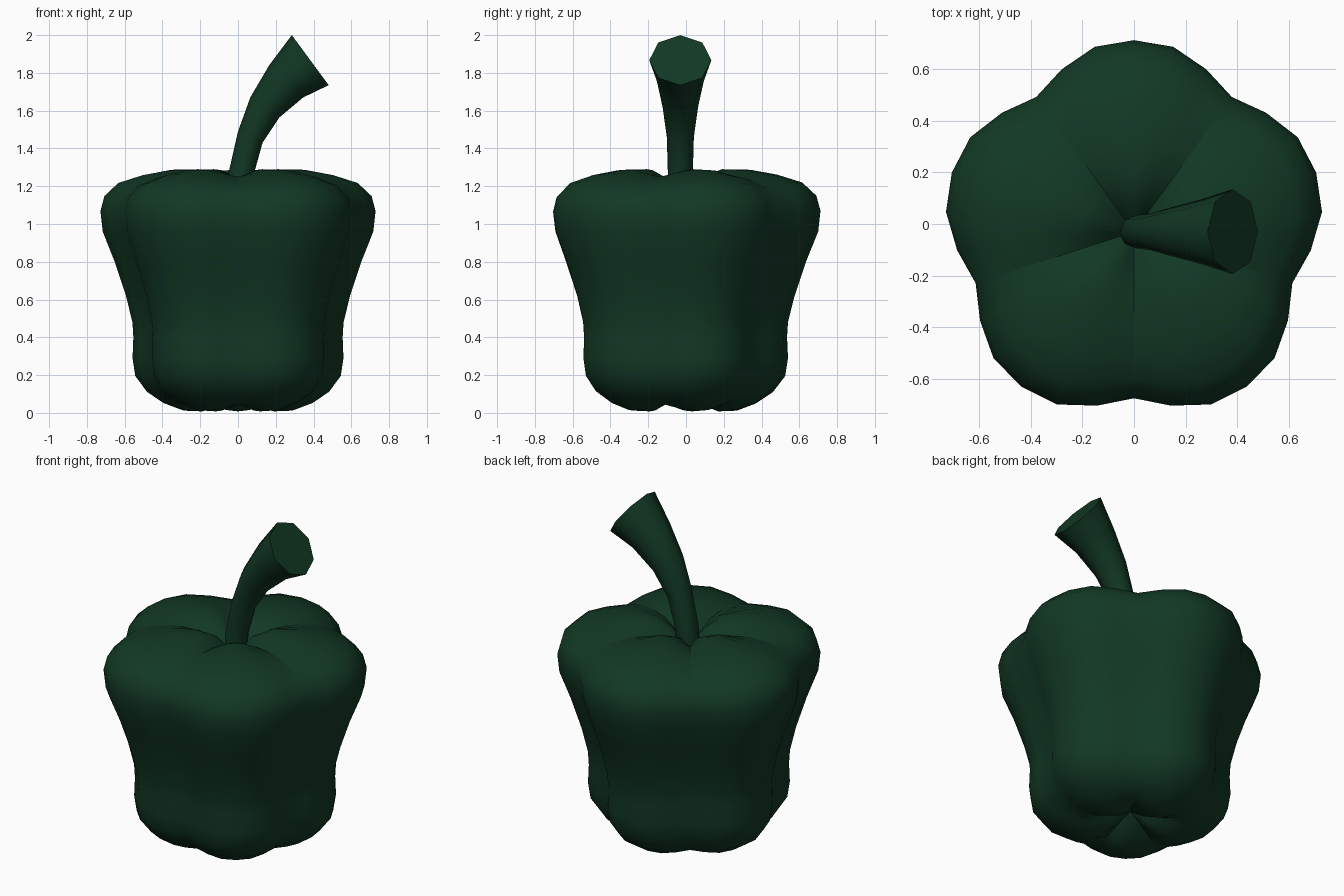
import bpy, bmesh, math
from mathutils import Vector

if "Cube" in bpy.data.objects:
    bpy.data.objects.remove(bpy.data.objects["Cube"])

CY = -0.03  # the five-lobed axis sits slightly forward of the bounding-box centre

green = bpy.data.materials.new("dark_green")
green.diffuse_color = (0.006, 0.04, 0.018, 1)
green.use_nodes = True
green.node_tree.nodes["Principled BSDF"].inputs["Base Color"].default_value = green.diffuse_color


def finish(bm, name, angle):
    bmesh.ops.recalc_face_normals(bm, faces=bm.faces[:])
    mesh = bpy.data.meshes.new(name)
    bm.to_mesh(mesh)
    bm.free()
    mesh.materials.append(green)
    ob = bpy.data.objects.new(name, mesh)
    bpy.context.collection.objects.link(ob)
    bpy.ops.object.select_all(action='DESELECT')
    ob.select_set(True)
    bpy.context.view_layer.objects.active = ob
    bpy.ops.object.shade_smooth_by_angle(angle=math.radians(angle))
    return ob


def bridge(bm, rings):
    for a, b in zip(rings, rings[1:]):
        n = len(a)
        for i in range(n):
            j = (i + 1) % n
            bm.faces.new((a[i], a[j], b[j], b[i]))


# Body: each row blends a lobe profile (r, z) with a crease profile (r, z)
rows = [
    (0.10, 0.050, 0.08, 0.100), (0.20, 0.008, 0.19, 0.055),
    (0.30, 0.012, 0.28, 0.045), (0.40, 0.050, 0.36, 0.070),
    (0.49, 0.110, 0.43, 0.120), (0.555, 0.195, 0.475, 0.20),
    (0.57, 0.29, 0.485, 0.29), (0.565, 0.40, 0.485, 0.40),
    (0.57, 0.48, 0.49, 0.48), (0.605, 0.62, 0.52, 0.62),
    (0.665, 0.80, 0.58, 0.80), (0.73, 0.96, 0.632, 0.96),
    (0.742, 1.07, 0.645, 1.06), (0.72, 1.15, 0.63, 1.13),
    (0.645, 1.22, 0.57, 1.19), (0.51, 1.262, 0.47, 1.23),
    (0.37, 1.287, 0.35, 1.25), (0.22, 1.29, 0.21, 1.24),
    (0.10, 1.24, 0.095, 1.19),
]
weights = [0, 0.45, 0.9, 1, 0.9, 0.45]  # crease -> lobe -> crease
bm = bmesh.new()
rings = []
for rl, zl, rc, zc in rows:
    ring = []
    for i in range(30):
        w = weights[i % 6]
        a = math.radians(-90 + 12 * i)
        r = rc + (rl - rc) * w
        ring.append(bm.verts.new((r * math.cos(a), CY + r * math.sin(a), zc + (zl - zc) * w)))
    rings.append(ring)
bridge(bm, rings)
for ring, z in ((rings[0], 0.12), (rings[-1], 1.12)):
    tip = bm.verts.new((0, CY, z))
    for i in range(30):
        bm.faces.new((ring[i], ring[(i + 1) % 30], tip))
# crisp creases between the lobes on the crown
for a, b in zip(rings[14:], rings[15:]):
    for i in range(0, 30, 6):
        bm.edges.get((a[i], b[i])).smooth = False
finish(bm, "pepper_body", 35)

# Stem: octagonal rings spanning left and right silhouette points (x, z)
spans = [
    (-0.062, 1.08, 0.062, 1.06), (-0.05, 1.27, 0.08, 1.25),
    (0.0, 1.49, 0.13, 1.43), (0.065, 1.67, 0.22, 1.565),
    (0.165, 1.84, 0.345, 1.67), (0.285, 2.0, 0.48, 1.735),
]
bm = bmesh.new()
rings = []
for x1, z1, x2, z2 in spans:
    c = Vector(((x1 + x2) / 2, CY, (z1 + z2) / 2))
    u = Vector(((x2 - x1) / 2, 0, (z2 - z1) / 2))
    v = Vector((0, u.length, 0))
    rings.append([bm.verts.new(c + u * math.cos(k * math.pi / 4) + v * math.sin(k * math.pi / 4))
                  for k in range(8)])
bridge(bm, rings)
bm.faces.new(rings[0])
bm.faces.new(rings[-1])
finish(bm, "pepper_stem", 55)
